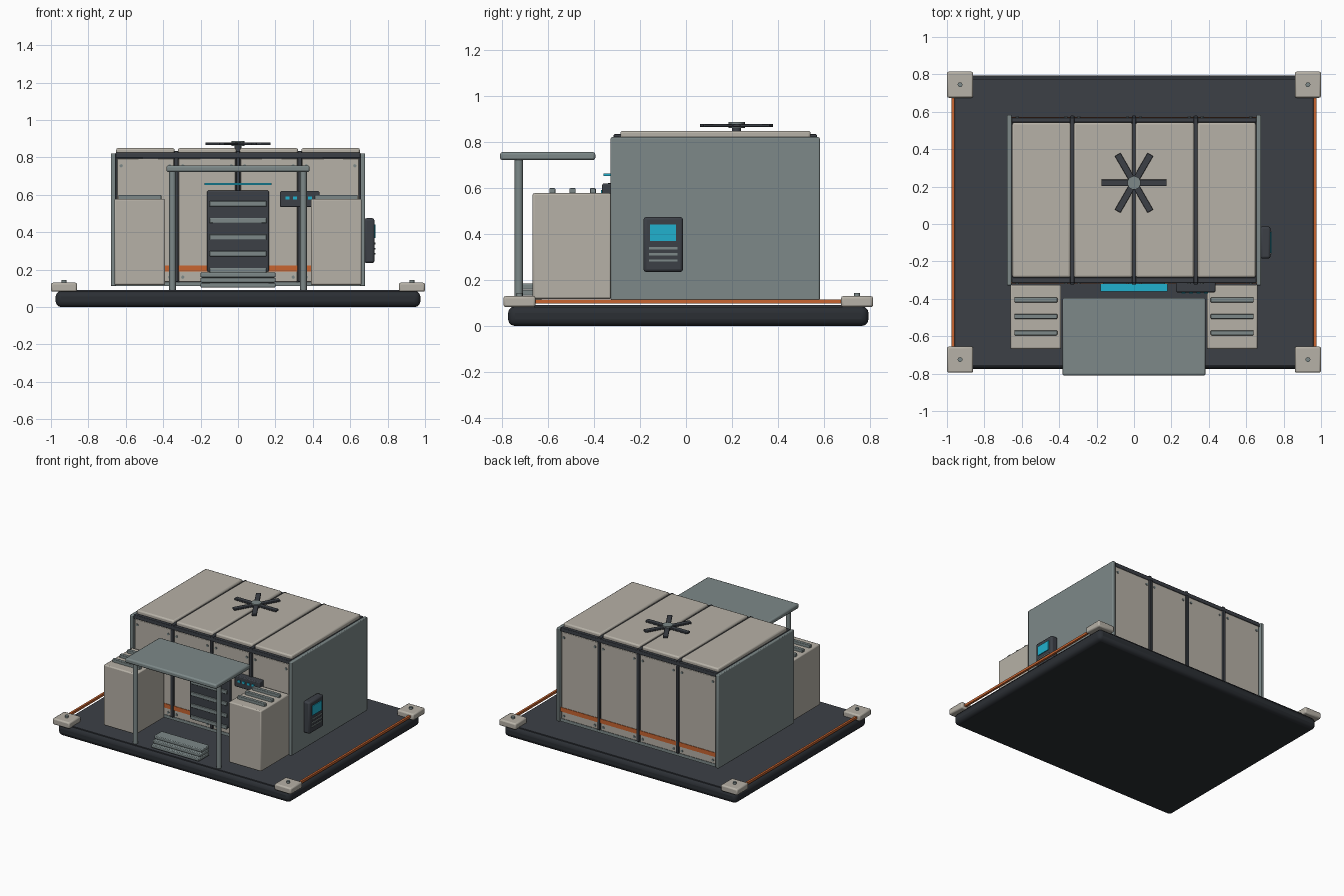
import bpy, math
from mathutils import Matrix


def material(name, rgb):
    m = bpy.data.materials.new(name)
    m.diffuse_color = (*rgb, 1)
    return m


BEIGE = material("warm_beige", (0.47, 0.44, 0.385))
STEEL = material("steel_grey", (0.205, 0.25, 0.25))
DARK = material("charcoal", (0.045, 0.051, 0.062))
RUBBER = material("black_rubber", (0.024, 0.028, 0.034))
ORANGE = material("orange", (0.58, 0.13, 0.03))
CYAN = material("cyan_glow", (0.015, 0.44, 0.62))


def finish(ob, name, mat, bevel=0, segments=2):
    ob.name = name
    ob.data.materials.append(mat)
    if bevel:
        mod = ob.modifiers.new("bevel", 'BEVEL')
        mod.width, mod.segments = bevel, segments
        bpy.ops.object.shade_smooth_by_angle(angle=math.radians(35))
    return ob


def box(name, mat, x, y, z, bevel=0, segments=2):
    """Box from (min, max) ranges on each axis."""
    bpy.ops.mesh.primitive_cube_add(size=1)
    ob = bpy.context.object
    size = [b - a for a, b in (x, y, z)]
    mid = [(a + b) / 2 for a, b in (x, y, z)]
    ob.data.transform(Matrix.Translation(mid) @ Matrix.Diagonal((*size, 1)))
    return finish(ob, name, mat, bevel, segments)


def cylinder(name, mat, loc, r, depth, axis='Z', sides=12):
    bpy.ops.mesh.primitive_cylinder_add(vertices=sides, radius=r, depth=depth, location=loc)
    ob = bpy.context.object
    if axis == 'Y':
        ob.rotation_euler.x = math.pi / 2
    bpy.ops.object.shade_smooth_by_angle(angle=math.radians(35))
    return finish(ob, name, mat)


# Platform with deck, corner pads and edge strips
box("platform", RUBBER, (-0.975, 0.975), (-0.775, 0.795), (0, 0.086), 0.03, 3)
box("deck", DARK, (-0.955, 0.955), (-0.755, 0.775), (0.08, 0.091))
for sx in (-1, 1):
    for y in (-0.725, 0.745):
        box("corner_pad", BEIGE, (sx * 0.93 - 0.07, sx * 0.93 + 0.07),
            (y - 0.07, y + 0.07), (0.082, 0.13), 0.01)
        cylinder("pad_bolt", STEEL, (sx * 0.93, y, 0.136), 0.013, 0.016)
    box("edge_strip", ORANGE, (sx * 0.967 - 0.008, sx * 0.967 + 0.008),
        (-0.66, 0.68), (0.098, 0.115))

# Main cabin: core, side walls, rails
box("cabin_core", DARK, (-0.655, 0.655), (-0.295, 0.55), (0.115, 0.822))
for sx in (-1, 1):
    box("side_wall", STEEL, (sx * 0.667 - 0.013, sx * 0.667 + 0.013),
        (-0.328, 0.583), (0.112, 0.822), 0.006)
for y in (-0.302, 0.557):
    box("top_rail", DARK, (-0.655, 0.655), (y - 0.013, y + 0.013), (0.796, 0.826), 0.004)
    box("bottom_rail", STEEL, (-0.655, 0.655), (y - 0.011, y + 0.011), (0.112, 0.135))

# Wall panels, stripe pieces, bolts and roof panels
for i in range(4):
    cx = -0.495 + 0.33 * i
    xr = (cx - 0.152, cx + 0.152)
    box("roof_panel", BEIGE, (cx - 0.156, cx + 0.156), (-0.286, 0.543), (0.815, 0.85), 0.01)
    for s, y in ((-1, -0.304), (1, 0.559)):
        box("wall_panel", BEIGE, xr, (y - 0.01, y + 0.01), (0.135, 0.795), 0.004)
        out = y + s * 0.01
        box("wall_stripe", ORANGE, (cx - 0.16, cx + 0.16),
            (out - 0.004, out + 0.004), (0.19, 0.222))
        for bx in (-0.13, 0.13):
            for bz in (0.16, 0.755):
                cylinder("panel_bolt", STEEL, (cx + bx, out, bz), 0.009, 0.012, 'Y', 8)

# Seam bars between panels
for x in (-0.33, 0, 0.33):
    for y in (-0.31, 0.565):
        box("seam_bar", DARK, (x - 0.011, x + 0.011), (y - 0.014, y + 0.014), (0.135, 0.8), 0.004)
    box("roof_seam", DARK, (x - 0.011, x + 0.011), (-0.315, 0.57), (0.815, 0.835), 0.004)

# Roof fan
cylinder("fan_stem", DARK, (0, 0.22, 0.85), 0.02, 0.04)
cylinder("fan_hub", STEEL, (0, 0.22, 0.875), 0.036, 0.028, sides=20)
for i in range(6):
    blade = box("fan_blade", DARK, (0.025, 0.175), (-0.0175, 0.0175), (-0.007, 0.007), 0.003)
    blade.location = (0, 0.22, 0.873)
    blade.rotation_euler.z = i * math.pi / 3

# Front lockers with top slats, canopy posts
for sx in (-1, 1):
    cx = sx * 0.525
    box("locker", BEIGE, (cx - 0.136, cx + 0.136), (-0.668, -0.325), (0.118, 0.578), 0.008)
    for y in (-0.582, -0.494, -0.406):
        box("locker_slat", STEEL, (cx - 0.115, cx + 0.115),
            (y - 0.013, y + 0.013), (0.574, 0.6), 0.004)
    cylinder("canopy_post", STEEL, (sx * 0.35, -0.728, 0.41), 0.018, 0.64, sides=16)
box("canopy", STEEL, (-0.383, 0.383), (-0.81, -0.395), (0.722, 0.757), 0.01)

# Entry steps
for i in range(3):
    box("step", STEEL, (-0.2, 0.2), (-0.755 + 0.018 * i, -0.63),
        (0.105 + 0.027 * i, 0.13 + 0.027 * i), 0.005)

# Louvred door with light bar
box("door", DARK, (-0.165, 0.165), (-0.345, -0.29), (0.19, 0.622), 0.006)
for i in range(5):
    z = 0.552 - 0.089 * i
    box("door_louvre", STEEL, (-0.152, 0.152), (-0.354, -0.34), (z - 0.014, z + 0.014), 0.003)
box("light_bar", CYAN, (-0.18, 0.18), (-0.36, -0.318), (0.652, 0.664))

# Control sign beside the door
box("control_sign", DARK, (0.225, 0.435), (-0.365, -0.31), (0.535, 0.62), 0.006)
for x in (0.265, 0.305, 0.345, 0.385):
    box("sign_light", CYAN, (x - 0.011, x + 0.011), (-0.371, -0.363), (0.576, 0.592))

# Side terminal with screen and vents
box("terminal", DARK, (0.675, 0.73), (-0.185, -0.013), (0.235, 0.475), 0.012)
box("terminal_screen", CYAN, (0.728, 0.736), (-0.156, -0.043), (0.37, 0.441))
for z in (0.285, 0.312, 0.339):
    box("terminal_vent", STEEL, (0.728, 0.736), (-0.162, -0.037), (z - 0.005, z + 0.005))
